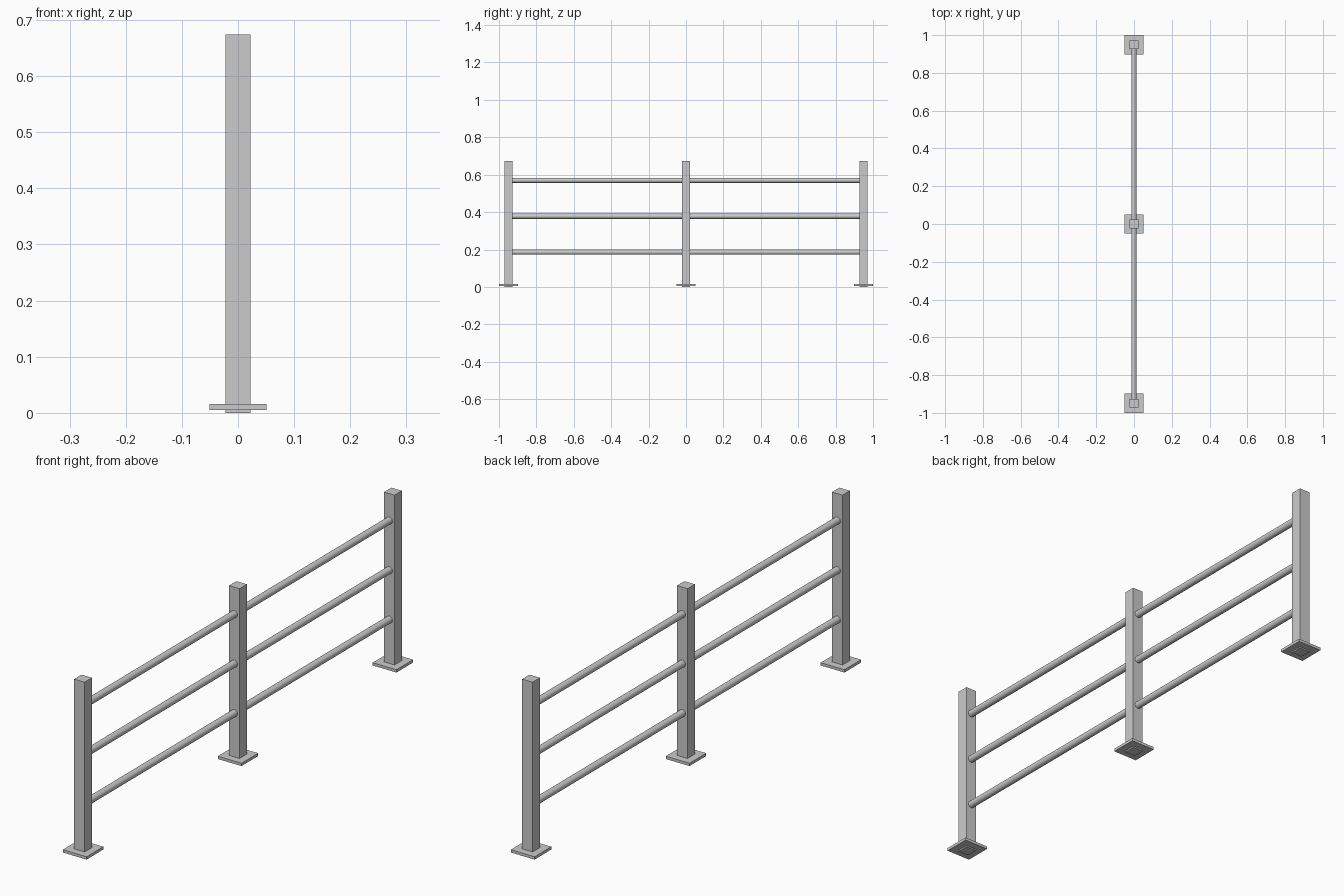
import bpy
from math import pi

if "Cube" in bpy.data.objects:
    bpy.data.objects.remove(bpy.data.objects["Cube"])

POST_W, POST_H = 0.045, 0.674
PLATE_W, PLATE_Z0, PLATE_Z1 = 0.102, 0.005, 0.016
RAIL_R = 0.0135
END_Y = 1.0 - PLATE_W / 2


def box(name, y, width, z0, z1):
    bpy.ops.mesh.primitive_cube_add(size=1, location=(0, y, (z0 + z1) / 2))
    ob = bpy.context.object
    ob.name = name
    ob.scale = (width, width, z1 - z0)
    bpy.ops.object.transform_apply(location=False, rotation=False, scale=True)


# Square posts, each with a base plate just above the post's foot
for label, y in (("front", -END_Y), ("middle", 0), ("back", END_Y)):
    box(label + "_post", y, POST_W, 0, POST_H)
    box(label + "_base_plate", y, PLATE_W, PLATE_Z0, PLATE_Z1)

# Round rails running through the middle post into the end posts
for label, z in (("lower", 0.186), ("middle", 0.378), ("upper", 0.570)):
    bpy.ops.mesh.primitive_cylinder_add(vertices=32, radius=RAIL_R, depth=2 * END_Y,
                                        location=(0, 0, z), rotation=(pi / 2, 0, 0))
    bpy.context.object.name = label + "_rail"
    bpy.ops.object.shade_smooth_by_angle()
